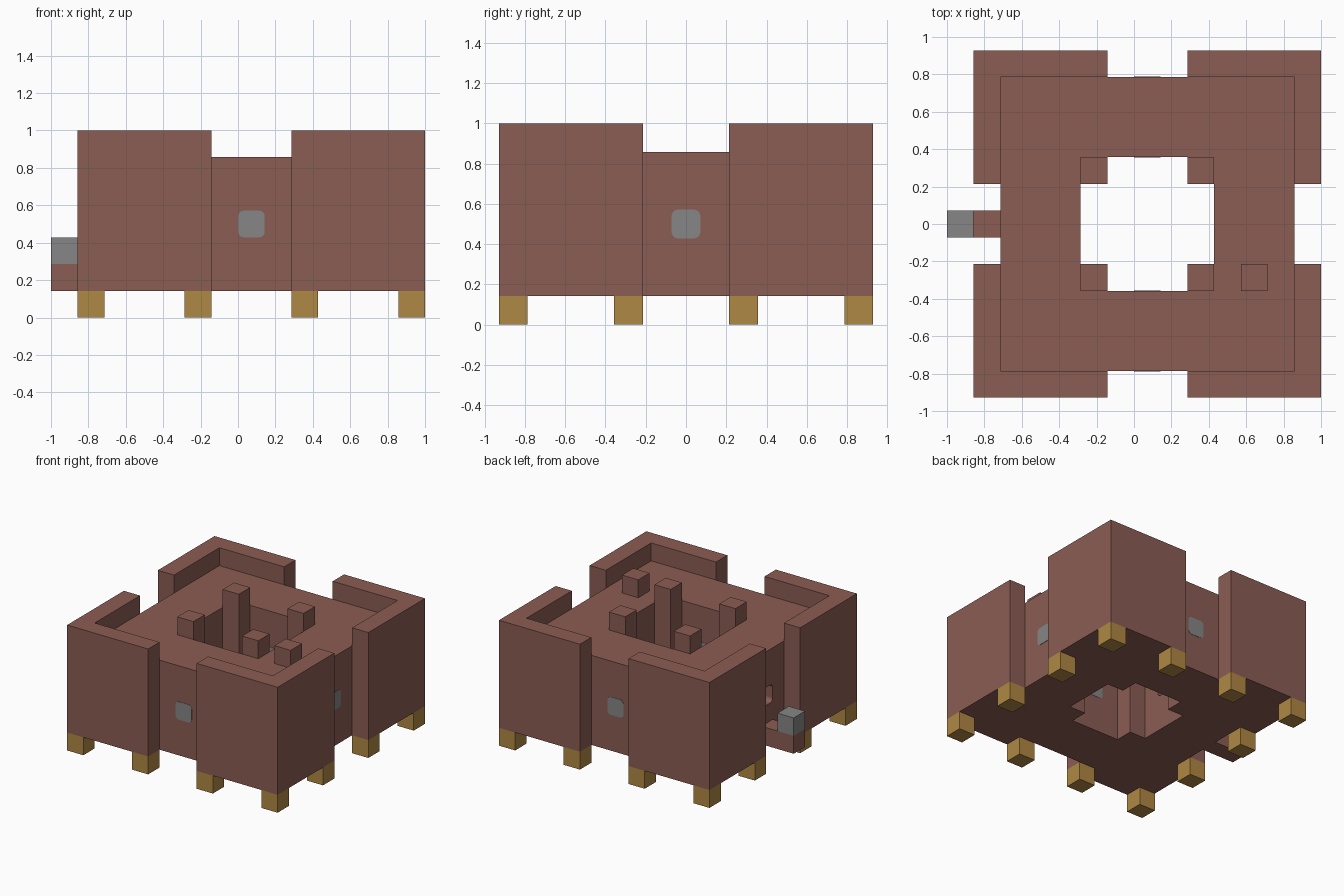
import bpy, bmesh, math
from mathutils import Matrix, Vector

cube = bpy.data.objects.get("Cube")
if cube:
    bpy.data.objects.remove(cube, do_unlink=True)

U = 1 / 7      # one block
CX = 0.5       # fort centre along x, in blocks


def material(name, rgb):
    m = bpy.data.materials.new(name)
    m.use_nodes = True
    m.diffuse_color = (*rgb, 1)
    m.node_tree.nodes["Principled BSDF"].inputs["Base Color"].default_value = (*rgb, 1)
    return m


BROWN = material("brown", (0.258, 0.109, 0.087))
GREY = material("grey", (0.238, 0.238, 0.238))
TAN = material("tan", (0.434, 0.246, 0.058))


def prism(name, outline, depth, mat, matrix=Matrix()):
    """Extrude a flat outline along local z; all sizes are in blocks."""
    bm = bmesh.new()
    face = bm.faces.new([bm.verts.new((x, y, 0)) for x, y in outline])
    ext = bmesh.ops.extrude_face_region(bm, geom=[face])["geom"]
    verts = [g for g in ext if isinstance(g, bmesh.types.BMVert)]
    bmesh.ops.translate(bm, verts=verts, vec=(0, 0, depth))
    bmesh.ops.transform(bm, matrix=Matrix.Scale(U, 4) @ matrix, verts=bm.verts)
    bmesh.ops.recalc_face_normals(bm, faces=bm.faces)
    mesh = bpy.data.meshes.new(name)
    bm.to_mesh(mesh)
    bm.free()
    mesh.materials.append(mat)
    ob = bpy.data.objects.new(name, mesh)
    bpy.context.collection.objects.link(ob)
    return ob


def box(name, x, y, z, mat):
    outline = [(x[0], y[0]), (x[1], y[0]), (x[1], y[1]), (x[0], y[1])]
    return prism(name, outline, z[1] - z[0], mat, Matrix.Translation((0, 0, z[0])))


def block(name, x, y, z, mat):
    """Square column, one block wide, centred on x, y."""
    return box(name, (x - 0.5, x + 0.5), (y - 0.5, y + 0.5), z, mat)


def porthole(name, angle, start, length, mat):
    """Rounded square bar pointing outwards from the fort centre."""
    r, c, outline = 0.22, 0.28, []
    for quarter in range(4):
        mid = math.pi / 4 + quarter * math.pi / 2
        sx, sy = math.copysign(c, math.cos(mid)), math.copysign(c, math.sin(mid))
        for step in range(-2, 3):
            a = mid + step * math.pi / 8
            outline.append((sx + r * math.cos(a), sy + r * math.sin(a)))
    place = (Matrix.Translation((CX, 0, 3.5)) @ Matrix.Rotation(angle, 4, "Z")
             @ Matrix.Rotation(math.pi / 2, 4, "Y") @ Matrix.Translation((0, 0, start)))
    return prism(name, outline, length, mat, place)


def cut(target, cutter):
    mod = target.modifiers.new("cut", "BOOLEAN")
    mod.operation = "DIFFERENCE"
    mod.solver = "EXACT"
    mod.object = cutter
    bpy.context.view_layer.objects.active = target
    bpy.ops.object.modifier_apply(modifier=mod.name)
    bpy.data.objects.remove(cutter, do_unlink=True)


# Main body with an open courtyard and a tunnel above the ledge
body = box("main_body", (-5, 6), (-5.5, 5.5), (1, 6), BROWN)
cut(body, box("courtyard_cutter", (-2, 3), (-2.5, 2.5), (0, 7), BROWN))
cut(body, porthole("tunnel_cutter", math.pi, 2, 4, BROWN))

# Grey bars filling the other three openings
for side, angle in (("left", 0), ("back", math.pi / 2), ("front", -math.pi / 2)):
    porthole(side + "_window", angle, 2.485, 3.03, GREY)

# Corner walls and courtyard posts
for fx, sx in (("right", -1), ("left", 1)):
    for fy, sy in (("front", -1), ("back", 1)):
        ell = [(6.5, 6.5), (1.5, 6.5), (1.5, 5.5), (5.5, 5.5), (5.5, 1.5), (6.5, 1.5)]
        prism(f"{fy}_{fx}_corner_wall", [(CX + sx * x, sy * y) for x, y in ell], 6,
              BROWN, Matrix.Translation((0, 0, 1)))
        block(f"{fy}_{fx}_courtyard_post", CX + sx * 2, sy * 2, (1, 7), BROWN)

# Single block on the deck
block("deck_block", 4.5, -2, (6, 7), BROWN)

# Ledge with a grey block at its end
box("ledge", (-7, -5), (-0.5, 0.5), (1, 2), BROWN)
block("ledge_block", -6.5, 0, (2, 3), GREY)

# Feet around the edge
for x in (-6, -2, 2, 6):
    for y in (-6, -2, 2, 6):
        if 6 in (abs(x), abs(y)):
            block("foot", CX + x, y, (0, 1), TAN)
